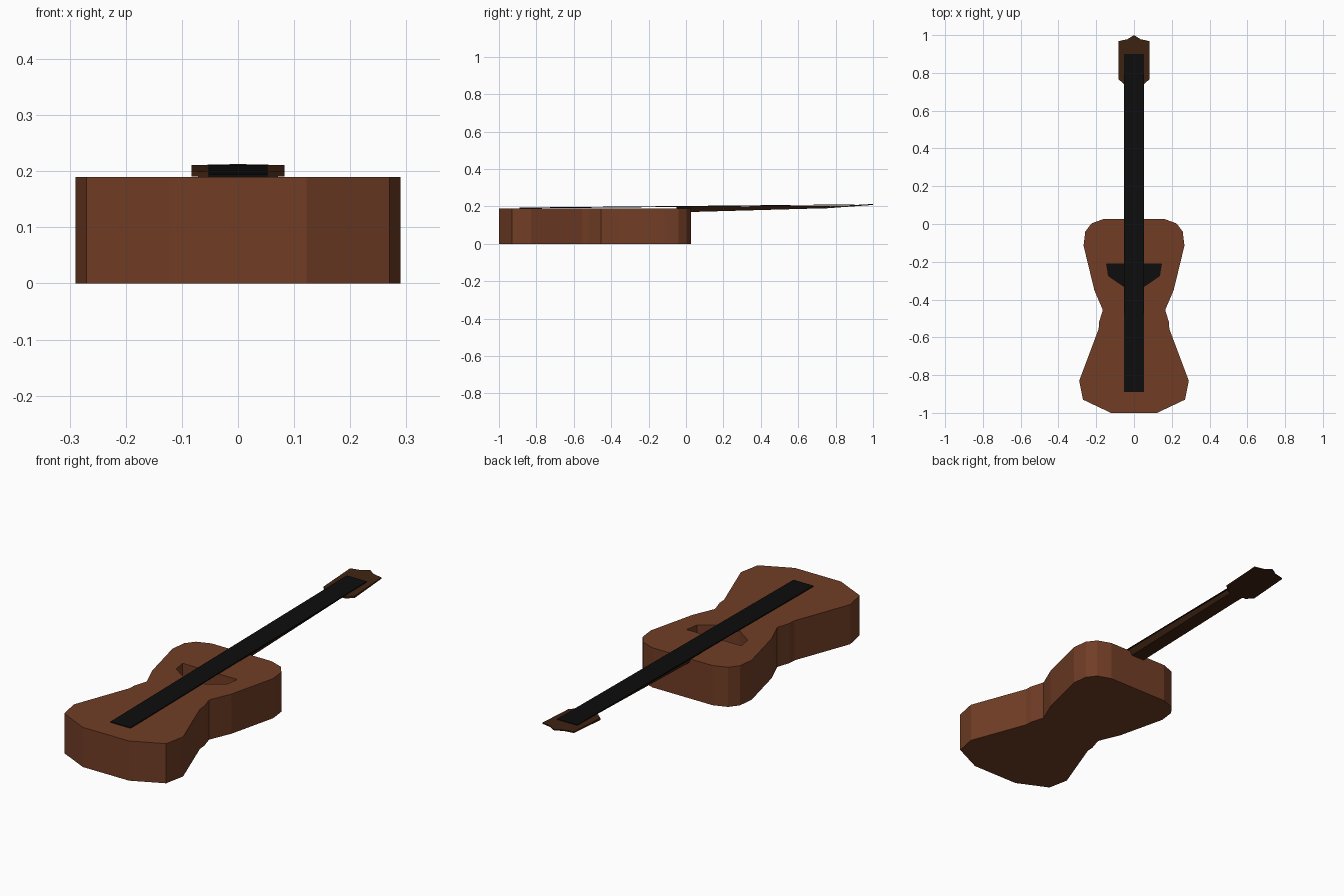
import bpy, bmesh

if "Cube" in bpy.data.objects:
    bpy.data.objects.remove(bpy.data.objects["Cube"])


def material(name, rgb):
    m = bpy.data.materials.new(name)
    m.diffuse_color = (*rgb, 1)
    m.use_nodes = True
    m.node_tree.nodes["Principled BSDF"].inputs["Base Color"].default_value = m.diffuse_color
    return m


BROWN = material("warm brown wood", (0.165, 0.047, 0.019))
DARK = material("dark brown wood", (0.050, 0.017, 0.006))
BLACK = material("black", (0.004, 0.004, 0.004))


def prism(name, half, bottom, top, mat, taper=1.0):
    """Mirror a right-half outline and loft it between two height rules z(y)."""
    pts = half + [(-x, y) for x, y in reversed(half) if x > 0]
    bm = bmesh.new()
    lo = [bm.verts.new((x * taper, y, bottom(y))) for x, y in pts]
    hi = [bm.verts.new((x, y, top(y))) for x, y in pts]
    bm.faces.new(lo)
    bm.faces.new(hi)
    for i in range(len(pts)):
        j = (i + 1) % len(pts)
        bm.faces.new((lo[i], lo[j], hi[j], hi[i]))
    bmesh.ops.recalc_face_normals(bm, faces=bm.faces)
    me = bpy.data.meshes.new(name)
    bm.to_mesh(me)
    bm.free()
    me.materials.append(mat)
    ob = bpy.data.objects.new(name, me)
    bpy.context.collection.objects.link(ob)
    return ob


def flat(z):
    return lambda y: z


def slope(y0, z0, y1, z1):
    return lambda y: z0 + (z1 - z0) * (y - y0) / (y1 - y0)


# Waisted body
body = prism("body", [(0.16, 0.027), (0.225, 0.003), (0.258, -0.04), (0.267, -0.115),
                      (0.21, -0.35), (0.165, -0.455), (0.185, -0.52), (0.187, -0.555),
                      (0.29, -0.83), (0.27, -0.93), (0.122, -1.0)],
             flat(0), flat(0.19), BROWN)

# Sound hole cut into the body, with a black floor
hole = [(0.145, -0.212), (0.135, -0.275), (0.055, -0.33)]
cutter = prism("hole_cutter", hole, flat(0.04), flat(0.3), BROWN)
cutter.hide_render = True
mod = body.modifiers.new("sound hole", "BOOLEAN")
mod.operation = "DIFFERENCE"
mod.solver = "EXACT"
mod.object = cutter
bpy.context.view_layer.objects.active = body
bpy.ops.object.modifier_apply(modifier=mod.name)
bpy.data.objects.remove(cutter)
prism("sound_hole_floor", hole, flat(0.038), flat(0.042), BLACK)

# Neck thins toward the head
prism("neck", [(0.05, -0.05), (0.05, 0.77)],
      slope(0.02, 0.17, 0.77, 0.191), slope(-0.05, 0.199, 0.77, 0.203), DARK, taper=0.7)

# Headstock tilts upward
prism("headstock", [(0.052, 0.74), (0.083, 0.767), (0.083, 0.968), (0.035, 0.978), (0, 1.0)],
      slope(0.74, 0.189, 1.0, 0.208), slope(0.74, 0.199, 1.0, 0.213), DARK)

# Fretboard strip runs over the body and onto the head
prism("fretboard", [(0.053, -0.89), (0.053, 0.9)],
      slope(-0.89, 0.189, 0.9, 0.207), slope(-0.89, 0.194, 0.9, 0.211), BLACK)
